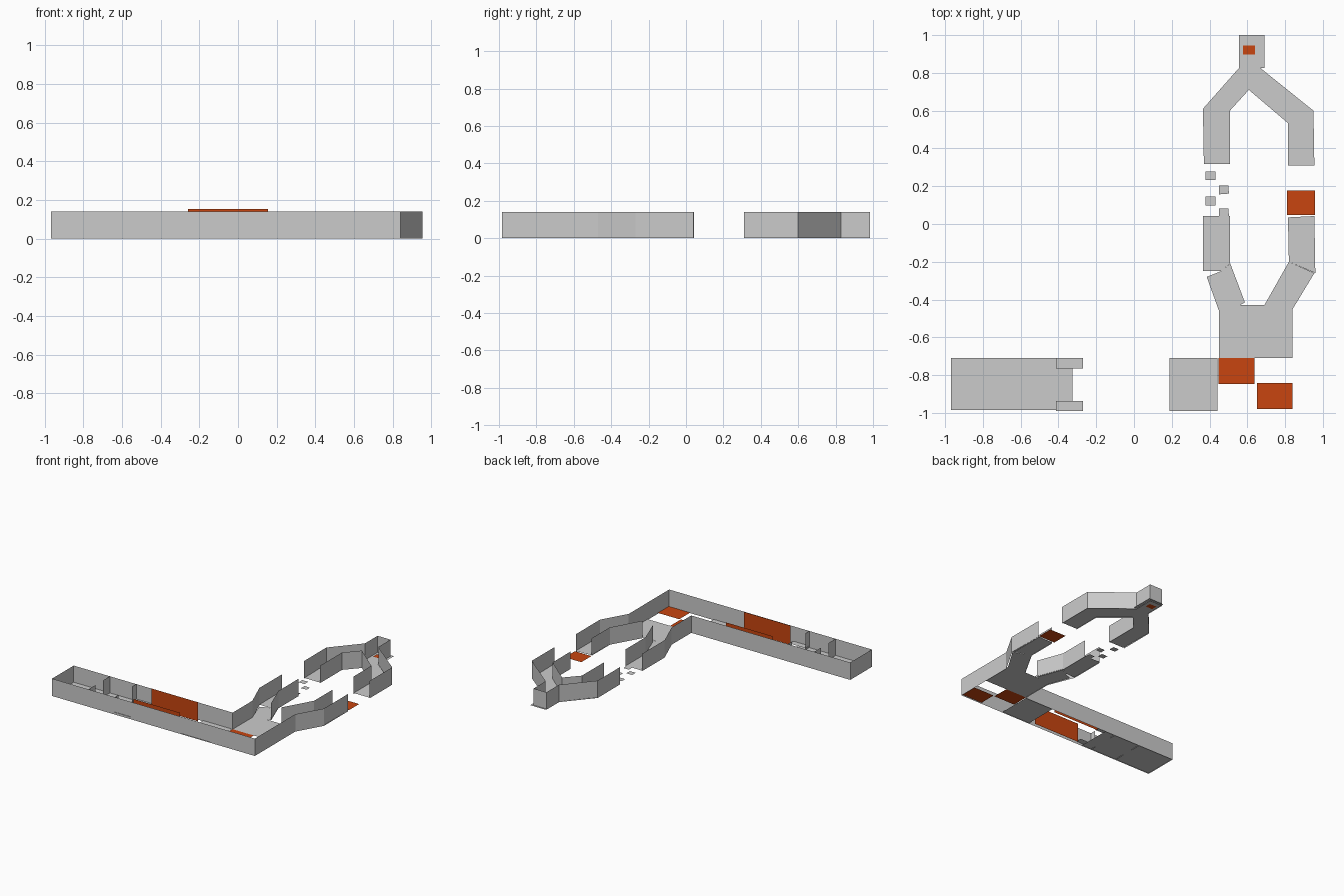
import bpy

H = 0.14      # wall height
Z = 0.006     # floor level

orange = bpy.data.materials.new("orange_marker")
orange.diffuse_color = (0.58, 0.06, 0.005, 1)


def make(name, verts, faces, mat=None):
    me = bpy.data.meshes.new(name)
    me.from_pydata(verts, [], faces)
    ob = bpy.data.objects.new(name, me)
    bpy.context.collection.objects.link(ob)
    if mat:
        me.materials.append(mat)
    return ob


def floor(name, pts, z=Z, mat=None):
    return make(name, [(x, y, z) for x, y in pts], [tuple(range(len(pts)))], mat)


def tile(name, x0, x1, y0, y1, z=Z, mat=None, skew=0.0):
    pts = [(x0, y0), (x1, y0 + skew), (x1 - skew, y1), (x0, y1)]
    return floor(name, pts, z, mat)


def wall(name, path, top=H, mat=None, base=0.0):
    n = len(path)
    verts = [(x, y, base) for x, y in path] + [(x, y, top) for x, y in path]
    faces = [(i, i + 1, n + i + 1, n + i) for i in range(n - 1)]
    return make(name, verts, faces, mat)


# Long corridor floors
tile("corridor_floor", -0.968, -0.325, -0.985, -0.71)
tile("corridor_floor_end", 0.187, 0.443, -0.99, -0.71)

# Outer shell: left arm, corridor and right arm in one run
wall("outer_wall", [(0.365, 0.04), (0.365, -0.25), (0.45, -0.46), (0.45, -0.71),
                    (-0.968, -0.71), (-0.968, -0.985), (0.84, -0.985),
                    (0.84, -0.47), (0.955, -0.27), (0.955, 0.04)])

# Doorway partition, gate jambs and ledges, pit walls on both sides
for side, y_out, y_door, y_jamb, y_pit in (("back", -0.71, -0.80, -0.762, -0.733),
                                           ("front", -0.985, -0.895, -0.937, -0.957)):
    wall(side + "_partition", [(-0.645, y_out), (-0.645, y_door)])
    wall(side + "_gate_jamb", [(-0.41, y_out), (-0.41, y_jamb)])
    tile(side + "_gate_ledge", -0.413, -0.27, min(y_out, y_jamb) - 0.004,
         max(y_out, y_jamb), z=0.02)
    wall(side + "_pit_wall", [(-0.26, y_pit), (0.155, y_pit)], top=0.154, mat=orange)

# Orange floor pads
tile("corner_pad_inner", 0.448, 0.638, -0.847, -0.71, mat=orange)
tile("corner_pad_outer", 0.65, 0.84, -0.98, -0.842, mat=orange)
tile("bridge_pad", 0.81, 0.957, 0.048, 0.177, mat=orange)
tile("goal_pad_top", 0.577, 0.64, 0.897, 0.945, z=Z + 0.006, mat=orange)
tile("goal_pad_bottom", 0.577, 0.64, 0.897, 0.945, z=Z - 0.004, mat=orange)

# Junction and lower arms
floor("junction_floor", [(0.45, -0.71), (0.84, -0.71), (0.84, -0.45), (0.69, -0.43),
                         (0.56, -0.43), (0.45, -0.46)])
floor("lower_left_slope_floor", [(0.45, -0.46), (0.56, -0.43), (0.587, -0.415),
                                 (0.51, -0.21), (0.46, -0.25), (0.385, -0.28)])
floor("lower_left_floor", [(0.365, -0.25), (0.46, -0.25), (0.508, -0.21),
                           (0.508, 0.042), (0.365, 0.042)])
floor("lower_right_slope_floor", [(0.69, -0.43), (0.84, -0.45), (0.955, -0.26),
                                  (0.82, -0.20)])
floor("lower_right_floor", [(0.82, -0.20), (0.96, -0.26), (0.955, 0.042), (0.815, 0.035)])
wall("lower_left_inner_wall", [(0.508, 0.042), (0.508, -0.21), (0.587, -0.42)])
wall("lower_right_inner_wall", [(0.69, -0.43), (0.82, -0.20), (0.82, 0.035)])

# Stepping tiles across the left gap
for i, (x, y) in enumerate(((0.405, 0.255), (0.477, 0.18), (0.405, 0.122), (0.477, 0.06))):
    tile(f"stepping_tile_{i + 1}", x - 0.026, x + 0.026, y - 0.023, y + 0.023,
         skew=0.004 * (i % 2))

# Upper arms meeting at the end room
floor("upper_left_floor", [(0.37, 0.317), (0.508, 0.317), (0.508, 0.60), (0.365, 0.61)])
floor("upper_left_slope_floor", [(0.365, 0.61), (0.508, 0.60), (0.608, 0.71),
                                 (0.608, 0.825), (0.555, 0.825)])
floor("upper_right_slope_floor", [(0.608, 0.825), (0.608, 0.71), (0.815, 0.534),
                                  (0.95, 0.60), (0.67, 0.825)])
floor("upper_right_floor", [(0.815, 0.534), (0.815, 0.31), (0.955, 0.31), (0.95, 0.60)])
tile("end_room_floor", 0.555, 0.69, 0.825, 1.0)
wall("upper_outer_wall", [(0.365, 0.317), (0.365, 0.605), (0.555, 0.825), (0.555, 0.985),
                          (0.67, 0.985), (0.67, 0.83), (0.955, 0.60), (0.955, 0.31)])
wall("upper_inner_wall", [(0.508, 0.317), (0.508, 0.60), (0.608, 0.71),
                          (0.815, 0.534), (0.815, 0.31)])
